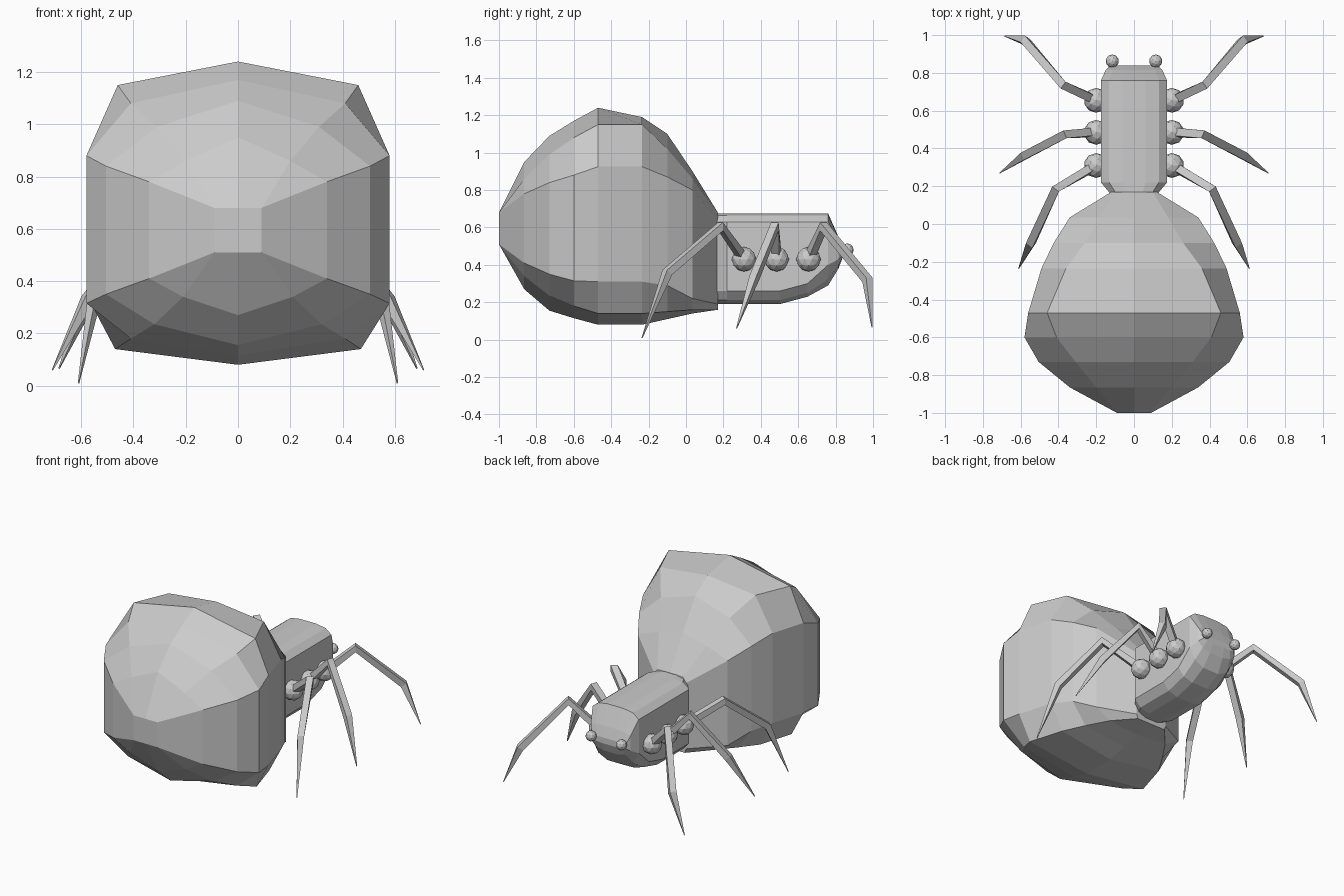
import bpy, bmesh
from mathutils import Vector

if "Cube" in bpy.data.objects:
    bpy.data.objects.remove(bpy.data.objects["Cube"])

grey = bpy.data.materials.new("plain grey")
grey.diffuse_color = (0.6, 0.6, 0.6, 1)
grey.use_nodes = True
grey.node_tree.nodes["Principled BSDF"].inputs["Base Color"].default_value = grey.diffuse_color


def finish(name, bm):
    bmesh.ops.remove_doubles(bm, verts=bm.verts, dist=0.0005)
    bmesh.ops.recalc_face_normals(bm, faces=bm.faces)
    mesh = bpy.data.meshes.new(name)
    bm.to_mesh(mesh)
    bm.free()
    mesh.materials.append(grey)
    obj = bpy.data.objects.new(name, mesh)
    bpy.context.collection.objects.link(obj)
    return obj


def loft(name, rings):
    """Skin a list of equal-length closed rings and cap both ends."""
    bm = bmesh.new()
    loops = [[bm.verts.new(p) for p in ring] for ring in rings]
    n = len(loops[0])
    for a, b in zip(loops, loops[1:]):
        for i in range(n):
            j = (i + 1) % n
            bm.faces.new((a[i], a[j], b[j], b[i]))
    bm.faces.new(loops[0])
    bm.faces.new(loops[-1])
    return finish(name, bm)


def mirrored_ring(y, half):
    """Right-hand points from top to bottom, mirrored into a closed ring."""
    left = [(-x, z) for x, z in reversed(half) if x > 0]
    return [(x, y, z) for x, z in half + left]


def ball(name, centre, radius):
    bm = bmesh.new()
    bmesh.ops.create_icosphere(bm, subdivisions=2, radius=radius)
    bmesh.ops.translate(bm, verts=bm.verts, vec=centre)
    return finish(name, bm)


# Abdomen: y, top, shoulder x/z, side x, side top/bottom, lower x/z, bottom
abdomen = [
    (-1.00, .68, .09, .68, .09, .68, .51, .09, .51, .51),
    (-0.865, .95, .20, .86, .34, .78, .41, .21, .34, .27),
    (-0.73, 1.09, .31, .99, .505, .84, .35, .32, .235, .155),
    (-0.60, 1.17, .41, 1.08, .58, .88, .315, .41, .18, .115),
    (-0.47, 1.24, .46, 1.15, .56, .925, .31, .47, .14, .08),
    (-0.235, 1.19, .36, 1.15, .49, .925, .31, .40, .14, .08),
    (-0.10, 1.10, .26, 1.02, .425, .87, .29, .32, .15, .11),
    (0.035, .90, .18, .86, .34, .80, .22, .23, .16, .14),
    (0.17, .68, .10, .68, .12, .64, .19, .11, .16, .16),
]
loft("abdomen", [mirrored_ring(y, [(0, t), (sx, sz), (w, u), (w, l), (bx, bz), (0, b)])
                 for y, t, sx, sz, w, u, l, bx, bz, b in abdomen])

# Thorax and head: y, half width, top, side top, side bottom, bottom
thorax = [
    (0.16, .125, .675, .63, .26, .19),
    (0.22, .175, .675, .63, .26, .19),
    (0.50, .175, .675, .63, .26, .19),
    (0.65, .175, .675, .63, .30, .23),
    (0.76, .175, .675, .63, .40, .29),
    (0.815, .15, .55, .53, .43, .38),
    (0.838, .125, .48, .47, .45, .44),
]
loft("thorax", [mirrored_ring(y, [(w * .35, t), (w * .75, t - (t - u) * .25), (w, u),
                                  (w, l), (w * .75, l - (l - b) * .7), (w * .35, b)])
                for y, w, t, u, l, b in thorax])

# Legs: hip, knee, ankle and tip on the right side
legs = {
    "front": [(.20, .655, .43), (.375, .735, .605), (.575, .97, .32), (.685, .995, .065)],
    "middle": [(.20, .485, .43), (.365, .475, .605), (.575, .365, .33), (.71, .27, .06)],
    "rear": [(.20, .31, .43), (.415, .185, .605), (.545, -.10, .36), (.61, -.235, .01)],
}


def leg(name, path):
    """Square bar with mitred joints that tapers to a point at the tip."""
    pts = [Vector(p) for p in path]
    dirs = [(b - a).normalized() for a, b in zip(pts, pts[1:])]
    side = Vector((pts[-1].y - pts[0].y, pts[0].x - pts[-1].x, 0)).normalized()
    rings = []
    for i, (p, r) in enumerate(zip(pts, (.022, .022, .021, .002))):
        tangent = (dirs[max(i - 1, 0)] + dirs[min(i, 2)]).normalized()
        up = side.cross(tangent).normalized()
        rings.append([p + side * r * a + up * r * b
                      for a, b in ((1, 1), (-1, 1), (-1, -1), (1, -1))])
    loft(name, rings)


for s, label in ((1, "right"), (-1, "left")):
    for key, path in legs.items():
        pts = [(s * x, y, z) for x, y, z in path]
        leg(f"{key}_leg_{label}", pts)
        ball(f"{key}_hip_{label}", pts[0], .066)
    ball(f"eye_{label}", (s * .115, .862, .48), .035)
